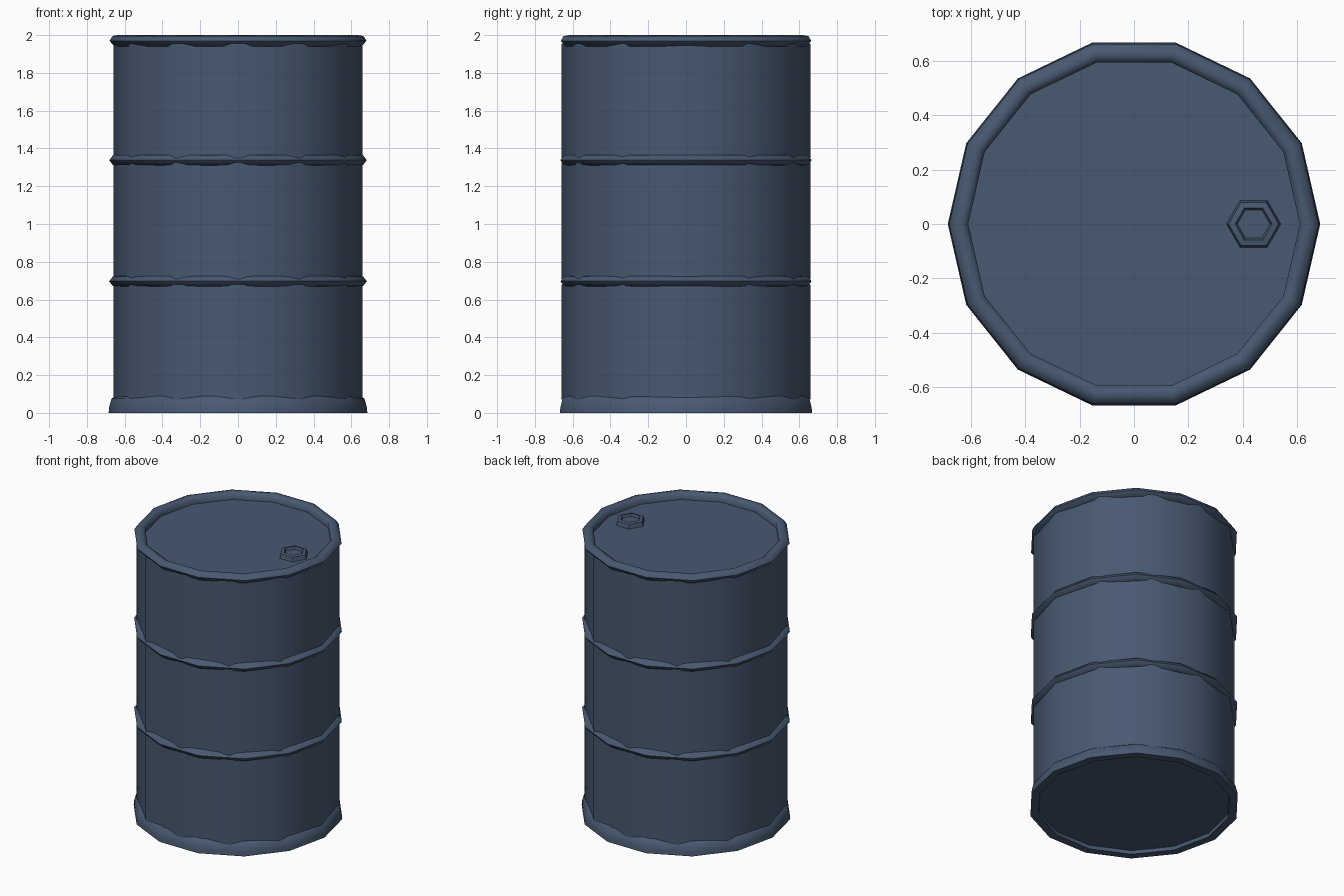
import bpy
import math

if "Cube" in bpy.data.objects:
    bpy.data.objects.remove(bpy.data.objects["Cube"], do_unlink=True)

# Single painted-steel colour
paint = bpy.data.materials.new("slate_blue_paint")
paint.use_nodes = True
colour = (0.065, 0.10, 0.165, 1)
paint.diffuse_color = colour
paint.node_tree.nodes["Principled BSDF"].inputs["Base Color"].default_value = colour


def lathe(name, profile, sides, turn=math.pi, centre=(0, 0), closed=False, sharp=40):
    """Revolve (radius, height) points around z; radius 0 makes a pole."""
    verts, faces, rings = [], [], []
    for r, z in profile:
        count = sides if r > 0 else 1
        rings.append([len(verts) + i for i in range(count)])
        for i in range(count):
            a = turn + math.tau * i / sides
            verts.append((centre[0] + r * math.cos(a), centre[1] + r * math.sin(a), z))
    pairs = list(zip(rings, rings[1:]))
    if closed:
        pairs.append((rings[-1], rings[0]))
    for low, high in pairs:
        for i in range(sides):
            j = (i + 1) % sides
            quad = [low[i % len(low)], low[j % len(low)],
                    high[j % len(high)], high[i % len(high)]]
            faces.append(list(dict.fromkeys(quad)))
    mesh = bpy.data.meshes.new(name)
    mesh.from_pydata(verts, [], faces)
    mesh.materials.append(paint)
    obj = bpy.data.objects.new(name, mesh)
    bpy.context.collection.objects.link(obj)
    bpy.ops.object.select_all(action='DESELECT')
    obj.select_set(True)
    bpy.context.view_layer.objects.active = obj
    bpy.ops.object.shade_smooth_by_angle(angle=math.radians(sharp))
    return obj


# Three wall panels between the hoops
for name, low, high in (("lower_wall", 0.07, 0.68),
                        ("middle_wall", 0.71, 1.325),
                        ("upper_wall", 1.35, 1.955)):
    lathe(name, [(0.66, low), (0.66, high)], 12)

# Two rolled hoops
for name, z in (("lower_hoop", 0.697), ("upper_hoop", 1.338)):
    lathe(name, [(0.635, z - 0.028), (0.662, z - 0.026), (0.682, z),
                 (0.662, z + 0.026), (0.635, z + 0.028)], 14, closed=True, sharp=60)

# Flared foot rim and rolled top rim
lathe("bottom_rim", [(0.63, 0.0), (0.685, 0.0), (0.682, 0.03), (0.67, 0.075),
                     (0.645, 0.09), (0.625, 0.04)], 14, closed=True, sharp=60)
lathe("top_rim", [(0.61, 1.945), (0.655, 1.94), (0.68, 1.97), (0.665, 1.995),
                  (0.635, 2.0), (0.61, 1.985)], 14, closed=True, sharp=60)

# Recessed end plates
lathe("lid", [(0.64, 1.95), (0, 1.95)], 14)
lathe("base_plate", [(0, 0.025), (0.645, 0.025)], 14)

# Filler cap with a sunken centre
lathe("filler_cap", [(0.1, 1.95), (0.092, 1.98), (0.068, 1.985),
                     (0.06, 1.968), (0, 1.968)], 6, centre=(0.44, 0), sharp=30)
